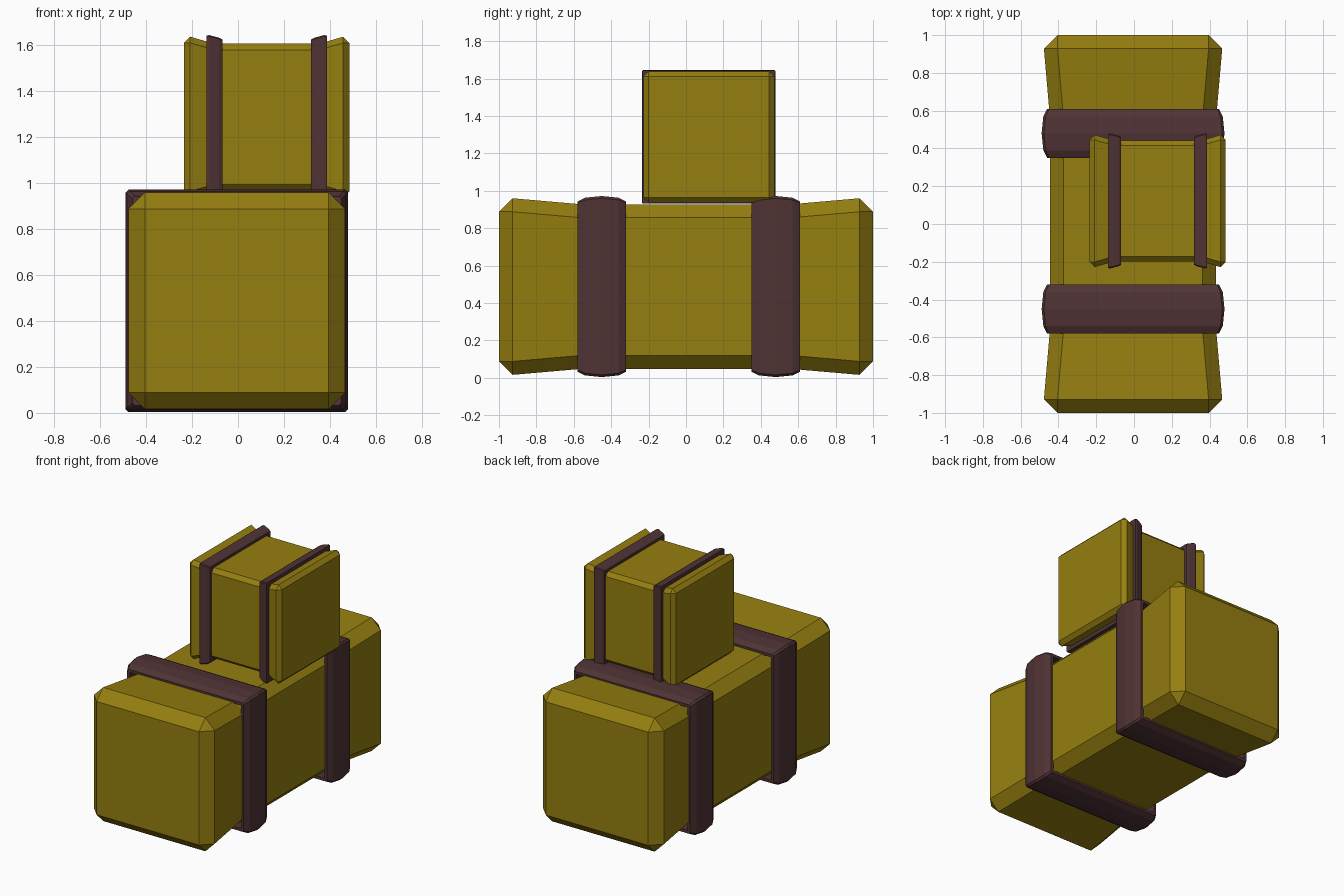
import bpy, bmesh
from mathutils import Matrix, Vector
from math import radians

if "Cube" in bpy.data.objects:
    bpy.data.objects.remove(bpy.data.objects["Cube"])


def material(name, color):
    m = bpy.data.materials.new(name)
    m.diffuse_color = color
    m.use_nodes = True
    m.node_tree.nodes["Principled BSDF"].inputs["Base Color"].default_value = m.diffuse_color
    return m


HAY = material("straw", (0.30, 0.21, 0.005, 1))
BAND = material("binding", (0.08, 0.033, 0.035, 1))


def section(t, h, c):
    """Square of half size h with corners cut by c, at position t along y."""
    k = h - c
    return [Vector((x, t, z)) for x, z in
            ((k, h), (h, k), (h, -k), (k, -h), (-k, -h), (-h, -k), (-h, k), (-k, h))]


def loft(name, sections, center, turn, mat, closed):
    """Skin the sections; closed makes a hoop, otherwise the ends are capped."""
    bm = bmesh.new()
    rings = [[bm.verts.new(p) for p in section(*s)] for s in sections]
    n = len(rings)
    for i in range(n if closed else n - 1):
        a, b = rings[i], rings[(i + 1) % n]
        for j in range(8):
            k = (j + 1) % 8
            bm.faces.new((a[j], a[k], b[k], b[j]))
    if not closed:
        bm.faces.new(rings[0])
        bm.faces.new(rings[-1])
    bmesh.ops.remove_doubles(bm, verts=bm.verts, dist=0.0005)
    bmesh.ops.recalc_face_normals(bm, faces=bm.faces)
    bm.transform(Matrix.Translation(center) @ Matrix.Rotation(radians(turn), 4, 'Z'))
    me = bpy.data.meshes.new(name)
    bm.to_mesh(me)
    bm.free()
    me.materials.append(mat)
    bpy.context.collection.objects.link(bpy.data.objects.new(name, me))


def bale(name, length, end, waist, cut, waist_at, center, turn):
    """Chamfered block pinched in between its straps."""
    half = [(length, end - cut, 0), (length - cut, end, cut), (waist_at, waist, cut)]
    sections = [(-t, h, c) for t, h, c in half] + half[::-1]
    loft(name, sections, center, turn, HAY, False)


# Large bale lying along y, with two rounded straps
big = Vector((-0.005, 0, 0.488))
bale("large_bale", 1.0, 0.472, 0.44, 0.072, 0.56, big, 0)
outline = [(-0.13, 0.435, 0.004), (-0.13, 0.455, 0.01), (-0.09, 0.475, 0.012),
           (0, 0.484, 0.012), (0.09, 0.475, 0.012), (0.13, 0.455, 0.01),
           (0.13, 0.435, 0.004)]
for label, y in (("front", -0.45), ("back", 0.48)):
    loft("large_strap_" + label, [(y + t, h, c) for t, h, c in outline],
         big, 0, BAND, True)

# Small bale on top, turned to lie along x, with two slanted straps
small = Vector((0.125, 0.122, 1.288))
bale("small_bale", 0.36, 0.35, 0.32, 0.027, 0.23, small, -90)
outline = [(0.193, 0.312, 0.003), (0.193, 0.338, 0.006), (0.208, 0.346, 0.006),
           (0.25, 0.357, 0.006), (0.262, 0.355, 0.006), (0.262, 0.318, 0.003)]
for label, s in (("left", -1), ("right", 1)):
    loft("small_strap_" + label, [(s * t, h, c) for t, h, c in outline],
         small, -90, BAND, True)
